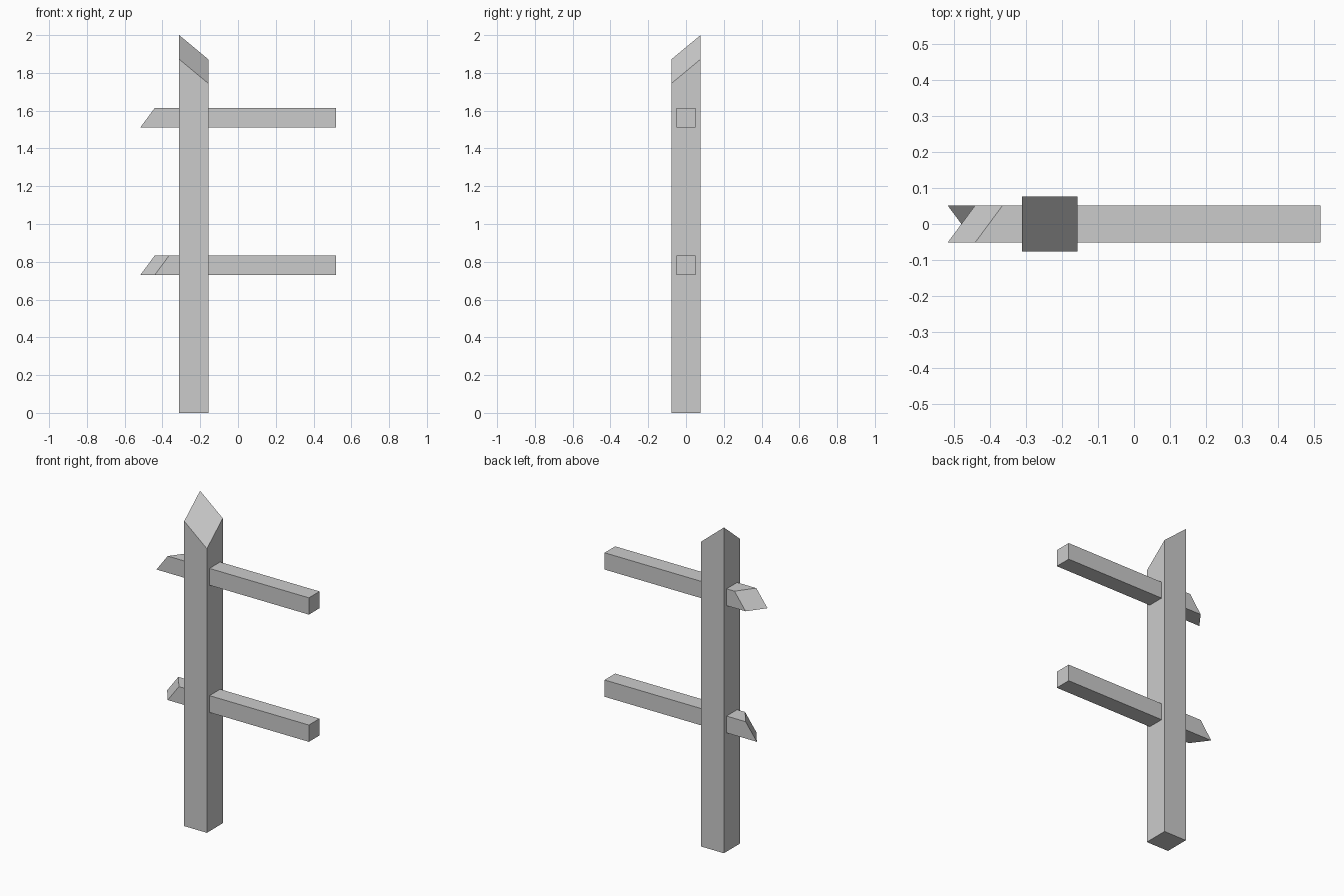
import bpy, bmesh
from mathutils import Vector

if "Cube" in bpy.data.objects:
    bpy.data.objects.remove(bpy.data.objects["Cube"])


def cut_beam(name, lo, hi, cut_point, cut_normal):
    """Rectangular beam from lo to hi, sawn off beyond one slanted plane."""
    lo, hi = Vector(lo), Vector(hi)
    bm = bmesh.new()
    bmesh.ops.create_cube(bm, size=1)
    bmesh.ops.scale(bm, vec=hi - lo, verts=bm.verts)
    bmesh.ops.translate(bm, vec=(lo + hi) / 2, verts=bm.verts)
    geom = bm.verts[:] + bm.edges[:] + bm.faces[:]
    cut = bmesh.ops.bisect_plane(bm, geom=geom, dist=1e-5, plane_co=cut_point,
                                 plane_no=cut_normal, clear_outer=True)
    rim = [e for e in cut["geom_cut"] if isinstance(e, bmesh.types.BMEdge)]
    bmesh.ops.contextual_create(bm, geom=rim)
    bmesh.ops.recalc_face_normals(bm, faces=bm.faces)
    mesh = bpy.data.meshes.new(name)
    bm.to_mesh(mesh)
    bm.free()
    obj = bpy.data.objects.new(name, mesh)
    bpy.context.collection.objects.link(obj)
    return obj


# Post: the top slopes down toward the front right corner
POST_X, POST_R = -0.2345, 0.077
cut_beam("post", (POST_X - POST_R, -POST_R, 0), (POST_X + POST_R, POST_R, 2.1),
         (POST_X - POST_R, POST_R, 2.0), (0.83, -0.83, 1))

# Rails: left ends cut on a compound slant, mirrored front to back
RAIL_X, RAIL_R, SLOPE = 0.5175, 0.0515, 0.74
for name, z, side in (("upper_rail", 1.562, 1), ("lower_rail", 0.781, -1)):
    cut_beam(name, (-RAIL_X - 0.1, -RAIL_R, z - RAIL_R), (RAIL_X, RAIL_R, z + RAIL_R),
             (-RAIL_X, -side * RAIL_R, z - RAIL_R), (-1, side * SLOPE, SLOPE))
